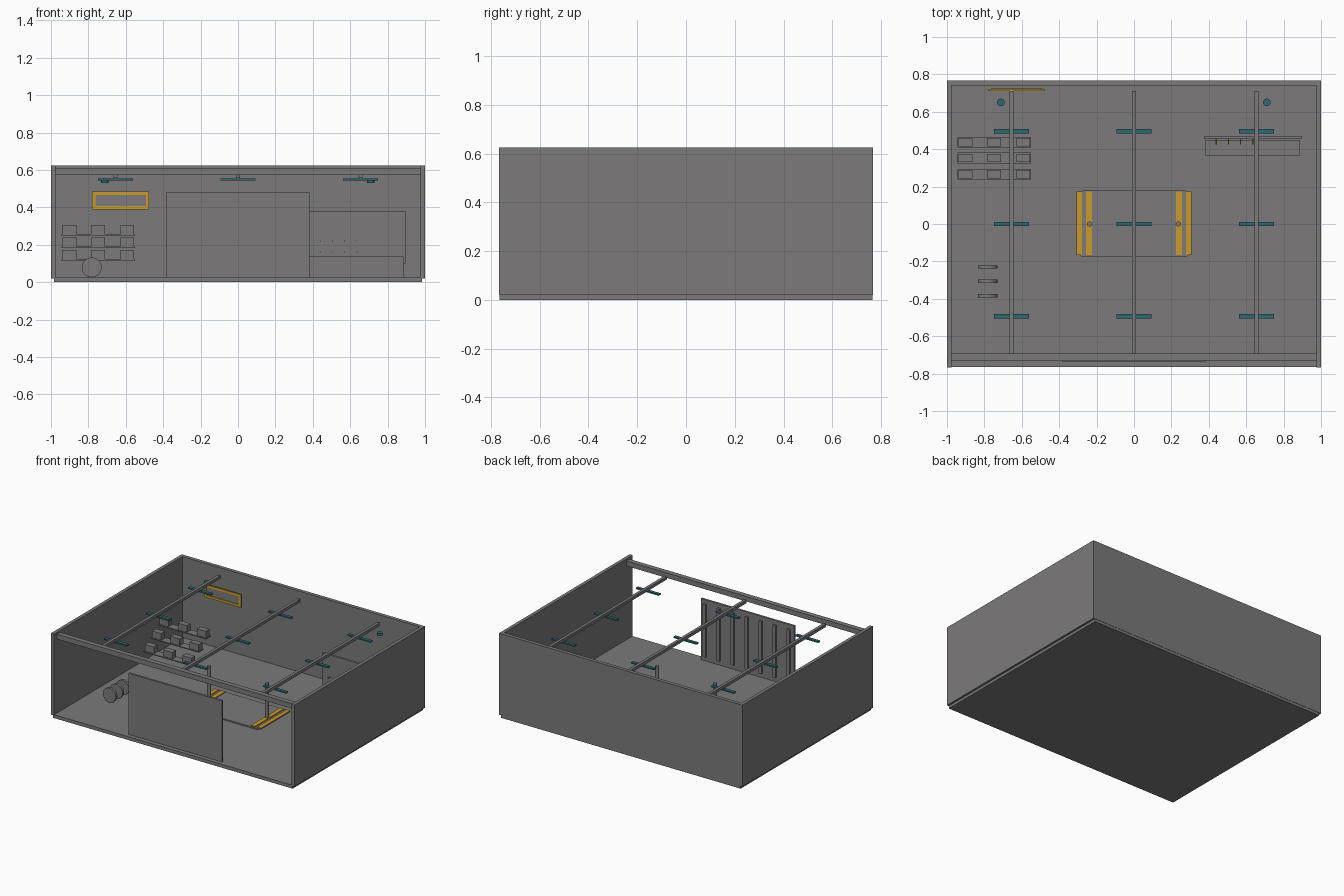
import bpy, bmesh
from math import pi

cube = bpy.data.objects.get("Cube")
if cube:
    bpy.data.objects.remove(cube, do_unlink=True)


def material(name, colour):
    m = bpy.data.materials.new(name)
    m.use_nodes = True
    m.diffuse_color = (*colour, 1)
    m.node_tree.nodes["Principled BSDF"].inputs["Base Color"].default_value = (*colour, 1)
    return m


grey = material("concrete grey", (0.2, 0.195, 0.197))
orange = material("safety orange", (0.6, 0.33, 0.025))
teal = material("lamp teal", (0.027, 0.14, 0.17))


def box(name, x, y, z, mat=grey, round_corners=0):
    """Box from (min, max) ranges, optionally with rounded vertical edges."""
    bm = bmesh.new()
    bmesh.ops.create_cube(bm, size=1)
    for v in bm.verts:
        for i, (lo, hi) in enumerate((x, y, z)):
            v.co[i] = (lo + hi) / 2 + v.co[i] * (hi - lo)
    if round_corners:
        edges = [e for e in bm.edges
                 if abs(e.verts[0].co.z - e.verts[1].co.z) > 0.001]
        bmesh.ops.bevel(bm, geom=edges, offset=round_corners, segments=4,
                        affect='EDGES', profile=0.5)
    me = bpy.data.meshes.new(name)
    bm.to_mesh(me)
    bm.free()
    me.materials.append(mat)
    ob = bpy.data.objects.new(name, me)
    bpy.context.collection.objects.link(ob)
    return ob


def cylinder(name, centre, radius, length, mat=grey, along_y=False, sides=32):
    bpy.ops.mesh.primitive_cylinder_add(
        vertices=sides, radius=radius, depth=length, location=centre,
        rotation=(pi / 2 if along_y else 0, 0, 0))
    ob = bpy.context.object
    ob.name = name
    ob.data.materials.append(mat)
    bpy.ops.object.shade_smooth_by_angle()
    return ob


# Shell: floor, back wall and side walls
box("floor", (-0.985, 0.985), (-0.765, 0.765), (0, 0.025))
box("back_wall", (-1, 1), (0.74, 0.767), (0.02, 0.625))
for side, s in (("left", 1), ("right", -1)):
    box(side + "_wall", sorted((s * 0.975, s)), (-0.767, 0.755), (0.02, 0.625))

# Front lintel and the sliding door with inner ribs
box("front_lintel", (-0.976, 0.976), (-0.73, -0.693), (0.573, 0.61))
box("door_panel", (-0.385, 0.382), (-0.736, -0.72), (0.026, 0.48))
for i in range(-3, 4):
    x = i * 0.115
    box("door_rib", (x - 0.011, x + 0.011), (-0.721, -0.705), (0.06, 0.45))

# Ceiling beams, each carrying three lamps
for x in (-0.655, 0, 0.655):
    box("ceiling_beam", (x - 0.011, x + 0.011), (-0.694, 0.712), (0.56, 0.582))
    for y in (-0.493, 0, 0.497):
        box("lamp", (x - 0.094, x + 0.094), (y - 0.012, y + 0.012),
            (0.543, 0.553), teal)
        box("lamp_mount", (x - 0.008, x + 0.008), (y - 0.008, y + 0.008),
            (0.552, 0.561))

# Ceiling sensors
for x in (-0.712, 0.71):
    cylinder("ceiling_sensor", (x, 0.65, 0.538), 0.02, 0.016, teal)

# Framed sign on the back wall
box("sign_panel", (-0.765, -0.49), (0.718, 0.724), (0.4, 0.475))
for z in (0.389, 0.467):
    box("sign_frame_rail", (-0.78, -0.475), (0.712, 0.722), (z, z + 0.018), orange)
for x in (-0.78, -0.493):
    box("sign_frame_side", (x, x + 0.018), (0.712, 0.722), (0.389, 0.485), orange)

# Staggered shelves with boxes
for y, z in ((0.437, 0.25), (0.353, 0.183), (0.266, 0.116)):
    box("shelf_board", (-0.945, -0.55), (y - 0.029, y + 0.029), (z, z + 0.007))
    for x in (-0.9, -0.748, -0.592):
        box("storage_box", (x - 0.037, x + 0.037), (y - 0.022, y + 0.022),
            (z + 0.007, z + 0.056))

# Row of wheels
for y in (-0.23, -0.306, -0.384):
    cylinder("wheel", (-0.782, y, 0.079), 0.053, 0.018, along_y=True, sides=40)

# Vehicle lift: pad, runways with stripes, posts
box("lift_pad", (-0.29, 0.29), (-0.177, 0.179), (0.024, 0.034), round_corners=0.02)
for s in (1, -1):
    for inner, outer in ((0.225, 0.257), (0.277, 0.307)):
        box("lift_stripe", sorted((s * inner, s * outer)), (-0.167, 0.173),
            (0.032, 0.04), orange)
    cylinder("lift_post", (s * 0.237, 0, 0.16), 0.014, 0.265)

# Workbench with a pegboard behind it
box("workbench", (0.382, 0.885), (0.365, 0.45), (0.025, 0.138))
box("pegboard", (0.375, 0.895), (0.455, 0.471), (0.1, 0.38))
for x in (0.44, 0.505, 0.57, 0.635):
    for z in (0.16, 0.22):
        cylinder("tool_peg", (x, 0.441, z), 0.003, 0.032, orange, True, 8)
